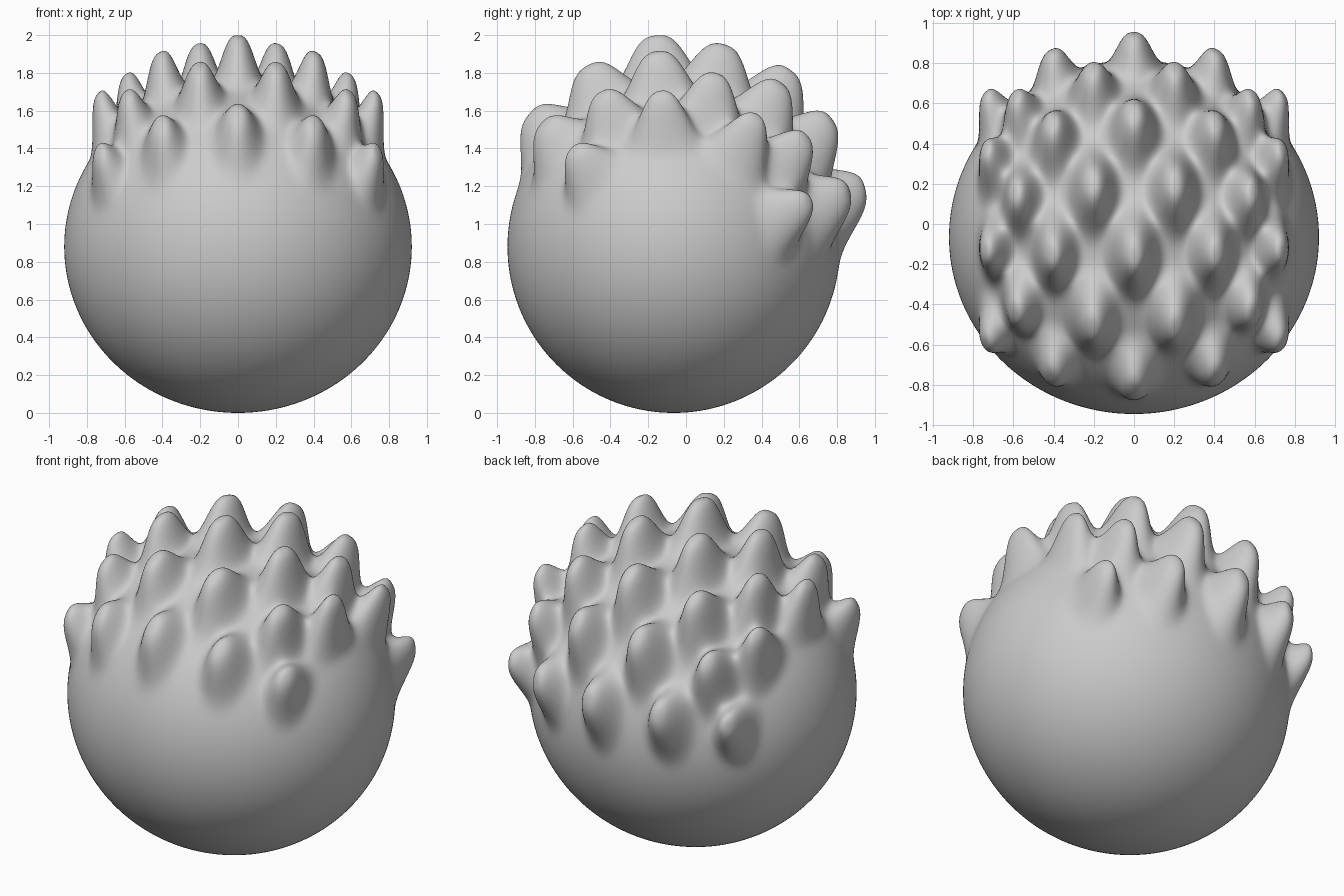
import bpy, bmesh, math
from mathutils import Vector

if "Cube" in bpy.data.objects:
    bpy.data.objects.remove(bpy.data.objects["Cube"])

RX, RY = 0.92, 0.88                  # body radii: across, and around the x axis
CENTRE = Vector((0, -0.065, 0.88))


def across(x):
    """Distance along the body surface from the middle plane."""
    return 0.9 * math.asin(max(-1, min(1, x / RX)))


# Staggered quills: rows rotate about the x axis (degrees, height, upward lean)
ROWS = [(-50, 0.165, 0.55), (-27, 0.205, 0.55), (-5, 0.242, 0.5), (15, 0.245, 0.5),
        (36, 0.245, 0.5), (55, 0.225, 0.5), (77, 0.19, 0.45)]
quills = []
for i, (deg, height, up) in enumerate(ROWS):
    a = math.radians(deg)
    lean = Vector((0, math.sin(a), math.cos(a) + up)).normalized()
    cols = (0, 0.395, 0.69) if i % 2 == 0 else (0.203, 0.56)
    for x in cols:
        k = (x / 0.69) ** 2
        push = lean * height * (1 - 0.04 * k)
        for side in ((1,) if x == 0 else (1, -1)):
            splay = Vector((side * 0.05 * k, 0, 0))
            quills.append((across(x) * side, a, push + splay, 0.16 - 0.035 * k))

# Round body, with each quill pulled out of the surface
bm = bmesh.new()
bmesh.ops.create_icosphere(bm, subdivisions=7, radius=1)
for v in bm.verts:
    p = Vector((v.co.x * RX, v.co.y * RY, v.co.z * RY))
    move = Vector()
    if p.z > -0.35:
        r = math.hypot(p.y, p.z)
        ang = math.atan2(p.y, p.z)
        s_x = across(p.x)
        for qx, a, push, length in quills:
            dx = abs(s_x - qx)
            if dx > 0.22:
                continue
            da = abs(ang - a) * r
            s = math.hypot(dx / 0.087, da / length)
            if s < 2.5:
                move += push * math.exp(-0.69 * s ** 3)
    v.co = p + move + CENTRE
for f in bm.faces:
    f.smooth = True

mesh = bpy.data.meshes.new("spiky_body")
bm.to_mesh(mesh)
bm.free()
body = bpy.data.objects.new("spiky_body", mesh)
bpy.context.collection.objects.link(body)
